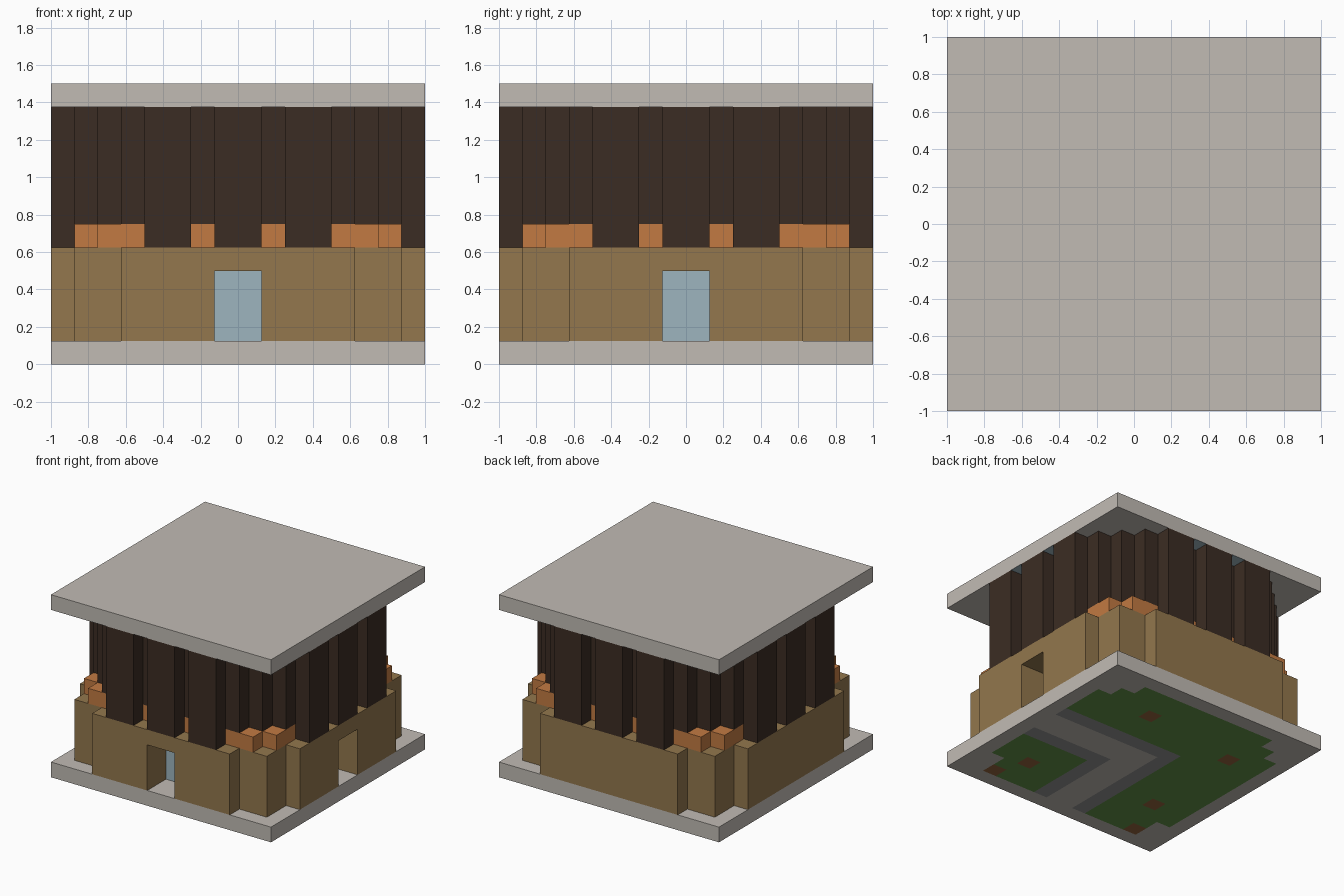
import bpy, bmesh
from math import floor
from mathutils import Vector

if "Cube" in bpy.data.objects:
    bpy.data.objects.remove(bpy.data.objects["Cube"], do_unlink=True)

CELL = 0.125


def material(name, r, g, b):
    rgb = [(c / 255 / 12.92) if c < 11 else ((c / 255 + 0.055) / 1.055) ** 2.4 for c in (r, g, b)]
    mat = bpy.data.materials.new(name)
    mat.use_nodes = True
    mat.diffuse_color = (*rgb, 1)
    mat.node_tree.nodes["Principled BSDF"].inputs["Base Color"].default_value = (*rgb, 1)
    return mat


stone = material("pale stone", 193, 187, 180)
tan = material("tan wall", 147, 119, 77)
brown = material("dark timber", 59, 44, 35)
orange = material("orange band", 194, 122, 66)
glass = material("pale blue glass", 157, 181, 191)
grass = material("grass green", 98, 147, 71)
kerb = material("grey kerb", 147, 147, 147)
soil = material("soil brown", 150, 102, 62)


def finish(name, bm, mats):
    bmesh.ops.recalc_face_normals(bm, faces=bm.faces)
    mesh = bpy.data.meshes.new(name)
    bm.to_mesh(mesh)
    bm.free()
    for m in mats:
        mesh.materials.append(m)
    obj = bpy.data.objects.new(name, mesh)
    bpy.context.collection.objects.link(obj)
    return obj


def extrude(bm, faces, height):
    geo = bmesh.ops.extrude_face_region(bm, geom=faces, use_keep_orig=True)["geom"]
    verts = [v for v in geo if isinstance(v, bmesh.types.BMVert)]
    bmesh.ops.translate(bm, verts=verts, vec=(0, 0, height))


def box(name, lo, hi, mat):
    bm = bmesh.new()
    bmesh.ops.create_cube(bm, size=1)
    lo, hi = Vector(lo), Vector(hi)
    for v in bm.verts:
        v.co = (lo + hi) / 2 + v.co * (hi - lo)
    return finish(name, bm, [mat])


def turned(x, y, n):
    for _ in range(n):
        x, y = -y, x
    return x, y


def prism(name, half, z0, z1, mat):
    """Extrude an outline; half runs to the corner diagonal, in cells."""
    quarter = half + [(-y, -x) for x, y in reversed(half[:-1])]
    ring = [turned(x, y, n) for n in range(4) for x, y in quarter]
    bm = bmesh.new()
    face = bm.faces.new([bm.verts.new((x * CELL, y * CELL, z0)) for x, y in ring])
    extrude(bm, [face], z1 - z0)
    return finish(name, bm, [mat])


def slab(name, z0, rule, mats):
    """Square slab whose underside cells are coloured by a rule."""
    bm = bmesh.new()
    bmesh.ops.create_grid(bm, x_segments=16, y_segments=16, size=1)
    bmesh.ops.translate(bm, verts=bm.verts, vec=(0, 0, z0))
    under = list(bm.faces)
    extrude(bm, under, CELL)
    for f in bm.faces:
        c = f.calc_center_median()
        if abs(c.z - z0) < 0.01:
            f.material_index = rule(c.x, c.y)
    return finish(name, bm, mats)


# Base slab: garden, L-shaped path with kerbs, soil patches
SOIL = {(5, 3), (12, 4), (12, 11), (13, 14), (3, 12), (2, 14)}


def garden(x, y):
    u, v = floor((1 - x) / CELL), floor((1 - y) / CELL)
    if (u, v) in SOIL:
        return 3
    a, b = min(u, 15 - u), min(v, 15 - v)
    if min(a, b) < 1 or a + b < 4:
        return 0
    d = max(u, 15 - v)
    return 0 if d in (7, 8) else 2 if d in (6, 9) else 1


def soffit(x, y):
    near, far = sorted((abs(x), abs(y)))
    return int(far > 7 * CELL and CELL < near < 2 * CELL)


slab("base_slab", 0, garden, [stone, grass, kerb, soil])
slab("roof_slab", 1.375, soffit, [stone, glass])

# Lower wall with stepped corners and two doorways
wall = prism("lower_wall", [(5, -8), (5, -7), (7, -7)], 0.125, 0.625, tan)
cutters = [box("front_door_cutter", (-0.125, -1.1, 0.05), (0.125, -0.75, 0.5), tan),
           box("side_door_cutter", (0.75, -0.125, 0.05), (1.1, 0.125, 0.5), tan)]
for c in cutters:
    mod = wall.modifiers.new(c.name, "BOOLEAN")
    mod.operation = "DIFFERENCE"
    mod.solver = "EXACT"
    mod.object = c
    c.hide_render = True
    c.hide_viewport = True
    c.display_type = "WIRE"
bpy.context.view_layer.update()
baked = bpy.data.meshes.new_from_object(wall.evaluated_get(bpy.context.evaluated_depsgraph_get()))
wall.modifiers.clear()
wall.data = baked
for c in cutters:
    bpy.data.objects.remove(c, do_unlink=True)

# Glass panes at the back of the doorways
box("front_door_pane", (-0.125, -0.756, 0.125), (0.125, -0.748, 0.5), glass)
box("side_door_pane", (0.748, -0.125, 0.125), (0.756, 0.125, 0.5), glass)

# Orange band and the timber core above it
prism("orange_band", [(6, -7), (6, -6)][:1] + [(6, -6)], 0.625, 0.75, orange)
prism("timber_core", [(5, -7), (5, -6), (6, -6)], 0.75, 1.375, brown)

# Projecting timber panels, three to a side
for side in range(4):
    for i, (x0, x1) in enumerate([(-4, -2), (-1, 1), (2, 4)]):
        a, b = turned(x0, -8, side), turned(x1, -7, side)
        lo = [min(p, q) * CELL for p, q in zip(a, b)]
        hi = [max(p, q) * CELL for p, q in zip(a, b)]
        box(f"timber_panel_{side + 1}_{i + 1}", (*lo, 0.625), (*hi, 1.375), brown)
